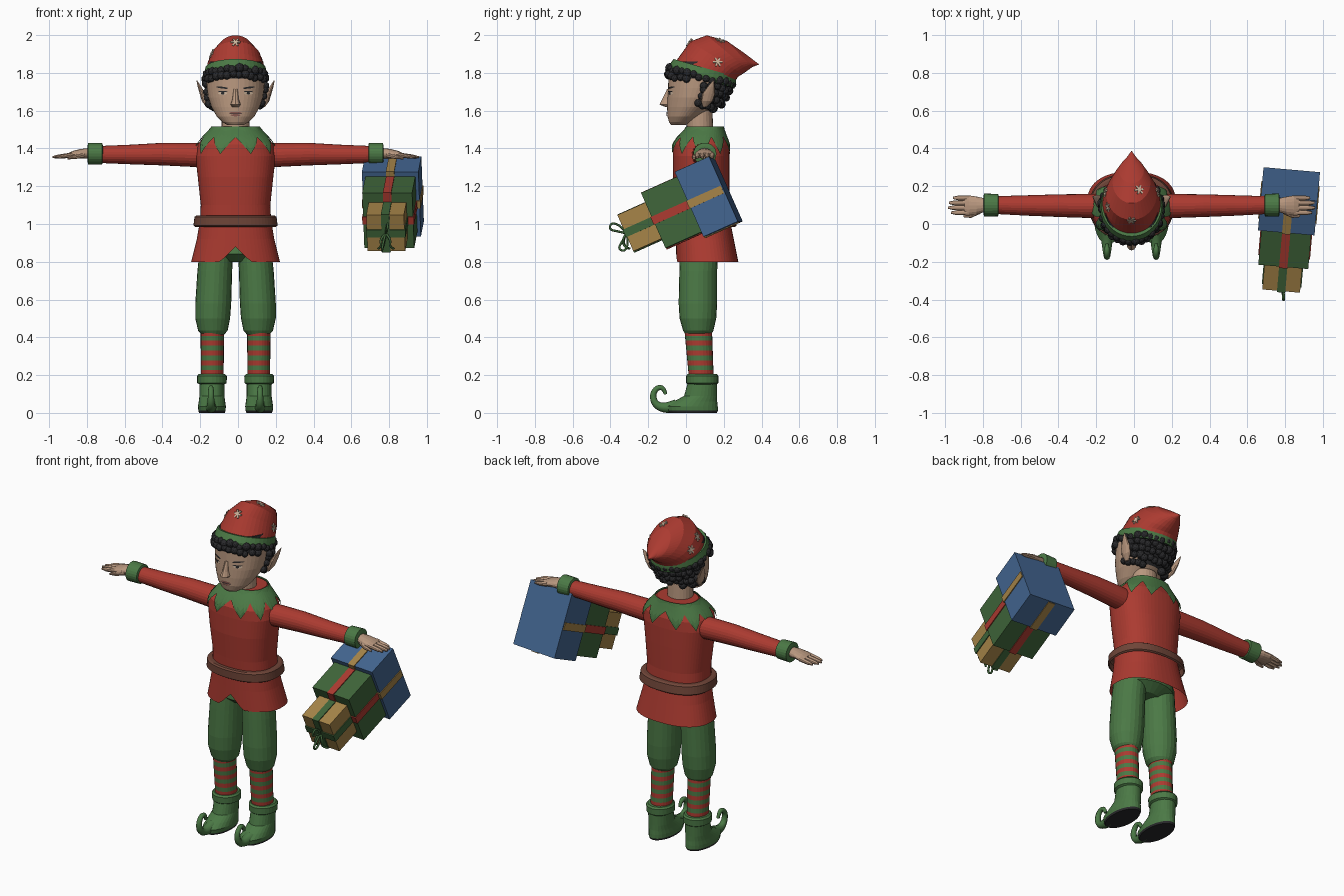
import bpy, bmesh, math, random
from math import cos, sin, pi, radians
from mathutils import Matrix, Vector
from mathutils.bvhtree import BVHTree

random.seed(4)
if "Cube" in bpy.data.objects:
    bpy.data.objects.remove(bpy.data.objects["Cube"], do_unlink=True)

CX = -.013  # body mid-line
parts = []


def material(name, *rgb):
    m = bpy.data.materials.new(name)
    m.use_nodes = True
    m.diffuse_color = (*rgb, 1)
    m.node_tree.nodes["Principled BSDF"].inputs["Base Color"].default_value = (*rgb, 1)
    return m


red = material("red cloth", .41, .043, .03)
green = material("green cloth", .07, .19, .06)
skin_tone = material("skin", .48, .31, .21)
blue = material("blue paper", .055, .13, .28)
gold = material("gold paper", .38, .23, .065)
brown = material("brown leather", .16, .06, .04)
black = material("black", .022, .022, .024)
cream = material("cream", .62, .47, .34)
box_green = material("dark green paper", .05, .13, .042)
lip = material("lip", .25, .1, .08)


def finish(bm, name, mats, rule=None):
    """Turn a bmesh into an object; rule(face) picks the material index."""
    bmesh.ops.recalc_face_normals(bm, faces=bm.faces)
    if rule:
        for f in bm.faces:
            f.material_index = rule(f)
    me = bpy.data.meshes.new(name)
    bm.to_mesh(me)
    bm.free()
    for m in mats:
        me.materials.append(m)
    ob = bpy.data.objects.new(name, me)
    bpy.context.collection.objects.link(ob)
    parts.append(ob)
    return ob


def rows_to_skin(name, rows, mats, rule=None, caps=(True, True)):
    """Bridge closed rows of points into a surface."""
    bm = bmesh.new()
    vs = [[bm.verts.new(p) for p in row] for row in rows]
    n = len(rows[0])
    for a, b in zip(vs, vs[1:]):
        for i in range(n):
            j = (i + 1) % n
            bm.faces.new((a[i], a[j], b[j], b[i]))
    for cap, row in zip(caps, (vs[0], vs[-1])):
        if cap:
            bm.faces.new(row)
    return finish(bm, name, mats, rule)


def loft(name, rings, mat, n=24, axis="z", rule=None, extra=(), caps=(True, True)):
    """Rings are (x, y, z, radius, radius, tilt in degrees)."""
    rows = []
    for x, y, z, ra, rb, *tilt in rings:
        t = radians(tilt[0]) if tilt else 0
        row = []
        for i in range(n):
            u, v = ra * cos(2 * pi * i / n), rb * sin(2 * pi * i / n)
            row.append((x, y + u, z + v) if axis == "x" else (x + u, y + v * cos(t), z - v * sin(t)))
        rows.append(row)
    return rows_to_skin(name, rows, [mat, *extra], rule, caps)


def tube(name, points, radii, mat):
    cu = bpy.data.curves.new(name, "CURVE")
    cu.dimensions = "3D"
    cu.bevel_depth, cu.bevel_resolution, cu.use_fill_caps = 1, 2, True
    sp = cu.splines.new("NURBS")
    sp.points.add(len(points) - 1)
    for p, co, r in zip(sp.points, points, radii):
        p.co, p.radius = (*co, 1), r
    sp.use_endpoint_u, sp.order_u, sp.resolution_u = True, 3, 5
    cu.materials.append(mat)
    ob = bpy.data.objects.new(name, cu)
    bpy.context.collection.objects.link(ob)


def box(name, size, matrix, mat):
    bm = bmesh.new()
    bmesh.ops.create_cube(bm, size=1, matrix=matrix @ Matrix.Diagonal((*size, 1)))
    return finish(bm, name, [mat])


def profile(table, z):
    """Linear interpolation of a table whose first column is z."""
    for a, b in zip(table, table[1:]):
        if z <= b[0]:
            break
    t = min(1, max(0, (z - a[0]) / (b[0] - a[0])))
    return [p + (q - p) * t for p, q in zip(a[1:], b[1:])]


# Tunic: z, centre y, half width, half depth
TORSO = [(.8, .112, .235, .165), (.92, .1, .205, .153), (1.02, .09, .188, .143), (1.1, .085, .184, .143),
         (1.25, .08, .2, .15), (1.36, .08, .213, .15), (1.42, .08, .2, .147), (1.46, .085, .17, .125),
         (1.51, .1, .12, .092)]


def torso_point(a, z, off=0):
    cy, rx, ry = profile(TORSO, z)
    bulge = lambda v: math.copysign(abs(v) ** .85, v)
    return Vector((CX + (rx + off) * bulge(cos(a)), cy + (ry + off) * bulge(sin(a)), z))


angles = [2 * pi * i / 60 for i in range(60)]
rows = [[torso_point(a, t[0]) for a in angles] for t in TORSO]
for p in rows[0]:
    if p.y < .1:
        p.z += max(0, .08 - abs(p.x - CX))  # notch in the front hem
rows_to_skin("tunic", rows, [red], caps=(False, True))
belt = [(.985, .02), (.992, .03), (1.038, .03), (1.045, .02), (1.045, -.01)]
rows_to_skin("belt", [[torso_point(a, z, o) for a in angles] for z, o in belt], [brown], caps=(False, False))


def collar_hem(a):
    wave = abs(((a + pi / 2) / (2 * pi) * 10 + .5) % 1 - .5) * 2
    return 1.46 - .09 * wave


rows = [[torso_point(a, 1.515 + (collar_hem(a) - 1.515) * k / 6, .009) for a in angles] for k in range(7)]
rows_to_skin("collar", rows, [green], caps=(False, False))

# Neck and head: z, centre y, half width, half depth
loft("neck", [(CX, .075, 1.47, .075, .07), (CX, .07, 1.6, .072, .07)], skin_tone)
HEAD = [(1.525, -.04, .045, .04), (1.54, -.028, .07, .062), (1.57, -.008, .1, .09), (1.62, .025, .128, .125),
        (1.67, .045, .145, .143), (1.72, .06, .152, .155), (1.77, .07, .155, .163), (1.86, .085, .14, .15)]


def is_hair(f):
    c = f.calc_center_median()
    return int(c.z > 1.77 or (c.y > .13 and c.z > 1.6))


loft("head", [(CX, cy, z, rx, ry) for z, cy, rx, ry in HEAD], skin_tone, 40, rule=is_hair, extra=[black])
loft("nose", [(CX, -.095, 1.62, .018, .015), (CX, -.103, 1.632, .027, .037), (CX, -.098, 1.66, .017, .028),
              (CX, -.088, 1.715, .011, .012)], skin_tone, 12)


def face_plate(name, dx, z, w, h, mat, lift, slant=0):
    """Thin oval lying on the front of the face."""
    bm = bmesh.new()
    vs = []
    for i in range(14):
        a = 2 * pi * i / 14
        x, zz = dx + w * cos(a), z + h * sin(a) + slant * w * cos(a)
        cy, rx, ry = profile(HEAD, zz)
        vs.append(bm.verts.new((CX + x, cy - ry * math.sqrt(1 - (x / rx) ** 2) - lift, zz)))
    bm.faces.new(vs)
    finish(bm, name, [mat])


face_plate("upper_lip", 0, 1.588, .034, .006, lip, .004)
face_plate("lower_lip", 0, 1.576, .026, .006, lip, .004)
face_plate("mouth_line", 0, 1.583, .036, .002, black, .006)
for s, side in ((1, "left"), (-1, "right")):
    face_plate(side + "_eye", s * .068, 1.692, .024, .008, cream, .004)
    face_plate(side + "_iris", s * .068, 1.693, .009, .008, black, .006)
    face_plate(side + "_eyelid", s * .068, 1.701, .026, .003, black, .007)
    face_plate(side + "_eyebrow", s * .07, 1.722, .032, .005, black, .005, s * .12)
    ear = [(.148, .1, 1.62, .008, .01), (.16, .11, 1.65, .018, .03), (.175, .12, 1.69, .015, .034),
           (.19, .132, 1.725, .01, .02), (.205, .145, 1.76, .002, .002)]
    loft(side + "_ear", [(CX + s * x, *r) for x, *r in ear], skin_tone, 12)

# Curly hair: balls from the hat band down to a hairline that drops at the back
bm = bmesh.new()
for i in range(30):
    a = 2 * pi * i / 30
    back = (1 + sin(a)) / 2
    low = 1.77 - .03 * back if back < .6 else 1.61
    z = 1.82 - .08 * back
    while z > low:
        cy, rx, ry = profile(HEAD, z)
        jitter = random.uniform(-.008, .008)
        grow = .012 * back
        co = (CX + (rx + grow) * cos(a + jitter * 5), cy + (ry + grow + .01) * sin(a + jitter * 5), z + jitter)
        bmesh.ops.create_icosphere(bm, subdivisions=2, radius=random.uniform(.019, .025),
                                   matrix=Matrix.Translation(co))
        z -= .033
finish(bm, "curly_hair", [black])

# Hat, drooping to a point behind
hat = loft("hat", [(CX, .09, 1.79, .16, .17, 15), (CX, .125, 1.84, .15, .162, 22), (CX, .16, 1.88, .134, .163, 32),
                   (CX, .22, 1.907, .1, .143, 40), (CX, .283, 1.9, .065, .097, 46), (CX, .338, 1.87, .03, .043, 51),
                   (CX, .385, 1.846, .002, .002, 55)], red, 40)
loft("hat_band", [(CX, .085, 1.768, .15, .165, 15), (CX, .083, 1.768, .164, .18, 15), (CX, .088, 1.795, .167, .183, 15),
                  (CX, .1, 1.826, .16, .172, 16), (CX, .1, 1.826, .14, .15, 16)], green, 40, caps=(False, False))
tree = BVHTree.FromPolygons([v.co for v in hat.data.vertices], [p.vertices for p in hat.data.polygons])
for spot in ((0, .02, 1.96), (.15, .17, 1.86), (-.15, .17, 1.86), (-.12, .09, 1.9), (.05, .19, 2)):
    co, normal, *_ = tree.find_nearest(Vector(spot) + Vector((CX, 0, 0)))
    frame = Matrix.Translation(co) @ normal.to_track_quat("Z", "Y").to_matrix().to_4x4()
    for k in range(3):
        box("snowflake_bar", (.05, .009, .009), frame @ Matrix.Rotation(k * pi / 3, 4, "Z"), cream)

# Limbs, built once per side
STRIPE = .026
loft("hips", [(CX, .08, .8, .09, .07), (CX, .085, .84, .17, .125), (CX, .09, .95, .17, .12)], green)
for s, side in ((1, "left"), (-1, "right")):
    X = lambda d: CX + s * d
    pants = [(.12, .065, .415, .06, .068), (.12, .065, .435, .078, .08), (.121, .063, .5, .092, .097),
             (.118, .063, .58, .095, .102), (.11, .065, .75, .092, .1), (.1, .07, .88, .088, .1)]
    loft(side + "_trouser_leg", [(X(d), *r) for d, *r in pants], green)
    sock = [(X(.123), .08 - .015 * k / 9, .2 + STRIPE * k, .06 + .002 * k / 9, .066 + .007 * k / 9) for k in range(10)]
    loft(side + "_striped_sock", sock, red, extra=[green],
         rule=lambda f: int((f.calc_center_median().z - .2) / STRIPE) % 2)
    cuff = [(.15, .064, .075), (.158, .078, .085), (.195, .079, .086), (.205, .07, .077)]
    loft(side + "_boot_cuff", [(X(.125), .086, z, ra, rb) for z, ra, rb in cuff], green)
    boot = [(.035, 0, .068, .128), (.033, .012, .072, .136), (.03, .035, .074, .138), (.05, .06, .07, .115),
            (.077, .09, .066, .087), (.086, .155, .066, .078)]
    loft(side + "_boot", [(X(.125), y, z, ra, rb) for y, z, ra, rb in boot], green, 28, extra=[black],
         rule=lambda f: int(f.calc_center_median().z < .012))
    curl = [(-.05, .036), (-.11, .022), (-.165, .045), (-.178, .1), (-.15, .137), (-.115, .13), (-.108, .098)]
    tube(side + "_curled_toe", [(X(.13), y, z) for y, z in curl], [.036, .027, .019, .016, .014, .012, .009], green)

    arm = [(.13, .095, 1.36, .06, .06), (.2, .095, 1.365, .064, .064), (.38, .097, 1.37, .06, .06),
           (.55, .098, 1.368, .054, .052), (.72, .1, 1.368, .047, .045)]
    loft(side + "_sleeve", [(X(d), *r) for d, *r in arm], red, axis="x")
    cuff = [(.703, .045), (.706, .056), (.78, .058), (.784, .04)]
    loft(side + "_sleeve_cuff", [(X(d), .1, 1.372, r + .003, r) for d, r in cuff], green, axis="x")
    palm = [(.77, .1, 1.375, .034, .028), (.82, .098, 1.372, .047, .025), (.86, .098, 1.367, .053, .02),
            (.885, .098, 1.362, .051, .014)]
    loft(side + "_palm", [(X(d), *r) for d, *r in palm], skin_tone, 16, axis="x")
    for k, tip in enumerate((.955, .97, .967, .945)):
        y = .06 + .026 * k
        loft(side + "_finger", [(X(.86), y, 1.366, .014, .014), (X(tip - .03), y, 1.357, .013, .011),
                                (X(tip), y, 1.354, .006, .005)], skin_tone, 10, axis="x")
    loft(side + "_thumb", [(X(.8), .07, 1.366, .016, .014), (X(.85), .046, 1.355, .014, .012),
                           (X(.89), .042, 1.347, .006, .005)], skin_tone, 10, axis="x")

# Stack of gifts hanging from the left hand
stack = Matrix.Translation((.82, .12, 1.145)) @ Matrix.Rotation(radians(-5), 4, "Z") @ Matrix.Rotation(radians(24), 4, "X")
for name, out, (w, d, h), paper, ribbon in (("large", 0, (.3, .2, .376), blue, gold),
                                            ("middle", .205, (.265, .21, .32), box_green, red),
                                            ("small", .39, (.2, .17, .21), gold, box_green)):
    at = stack @ Matrix.Translation((0, -out, 0))
    band = at @ Matrix.Translation((0, -.006, 0))
    box(name + "_gift", (w, d, h), at, paper)
    box(name + "_ribbon_across", (w + .01, d, .044), band, ribbon)
    box(name + "_ribbon_upright", (.044, d, h + .01), band, ribbon)
for s in (-1, 1):
    loop = [(0, 0, 0), (.01, .04, .03), (.015, .075, .055), (.02, .05, .085), (.01, .01, .05), (0, 0, 0)]
    tube("bow_loop", [stack @ Vector((s * x, -.478 - y, s * z)) for x, y, z in loop], [.006] * 6, box_green)
    tail = [(0, 0, 0), (.03, .03, -.02), (.02, .04, -.06), (.04, .02, -.08)]
    tube("bow_tail", [stack @ Vector((s * x, -.478 - y, z)) for x, y, z in tail], [.006] * 4, box_green)

# Smooth shading with sharp edges kept
for ob in bpy.context.view_layer.objects:
    ob.select_set(ob in parts)
bpy.context.view_layer.objects.active = parts[0]
bpy.ops.object.shade_smooth_by_angle(angle=radians(40))
